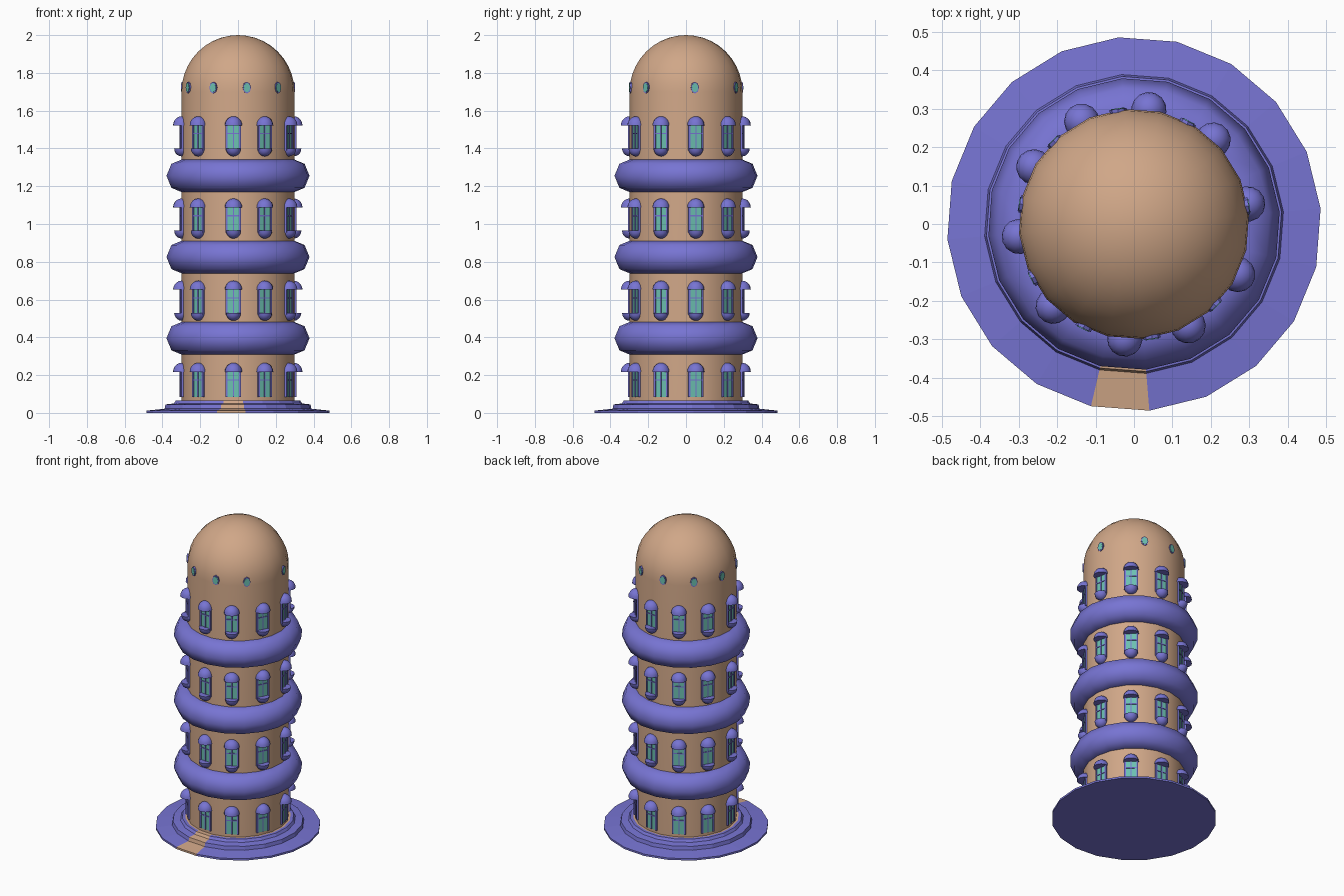
import bpy, bmesh, math
from mathutils import Matrix, Vector

if "Cube" in bpy.data.objects:
    bpy.data.objects.remove(bpy.data.objects["Cube"])

def material(name, col):
    m = bpy.data.materials.new(name)
    m.diffuse_color = (*col, 1)
    m.use_nodes = True
    m.node_tree.nodes["Principled BSDF"].inputs["Base Color"].default_value = m.diffuse_color
    return m

PURPLE = material("purple trim", (0.185, 0.175, 0.65))
TAN = material("tan wall", (0.63, 0.385, 0.245))
GLASS = material("teal glass", (0.15, 0.53, 0.44))
SIDES, PHASE = 20, math.radians(4.7)

def finish(name, bm, mats, smooth=None):
    bmesh.ops.recalc_face_normals(bm, faces=bm.faces[:])
    me = bpy.data.meshes.new(name)
    bm.to_mesh(me)
    bm.free()
    for m in mats:
        me.materials.append(m)
    ob = bpy.data.objects.new(name, me)
    bpy.context.collection.objects.link(ob)
    if smooth:
        bpy.ops.object.select_all(action='DESELECT')
        ob.select_set(True)
        bpy.context.view_layer.objects.active = ob
        bpy.ops.object.shade_smooth_by_angle(angle=math.radians(smooth))
    return ob

def lathe(profile, closed=False):
    """Revolve (r, z) points about z; r = 0 points become poles."""
    bm = bmesh.new()
    rings = []
    for r, z in profile:
        if r < 1e-6:
            rings.append([bm.verts.new((0, 0, z))] * SIDES)
        else:
            rings.append([bm.verts.new((r * math.cos(PHASE + math.tau * i / SIDES),
                                        r * math.sin(PHASE + math.tau * i / SIDES), z))
                          for i in range(SIDES)])
    pairs = list(zip(rings, rings[1:]))
    if closed:
        pairs.append((rings[-1], rings[0]))
    for a, b in pairs:
        for i in range(SIDES):
            j = (i + 1) % SIDES
            bm.faces.new(list(dict.fromkeys([a[i], a[j], b[j], b[i]])))
    return bm

def around(deg, r, z):
    """Local frame on the wall: x points outward, y sideways, z up."""
    return Matrix.Rotation(math.radians(deg), 4, 'Z') @ Matrix.Translation((r, 0, z))

def box(bm, mat, x0, x1, y0, y1, z0, z1):
    size = Matrix.Diagonal((x1 - x0, y1 - y0, z1 - z0, 1))
    mid = Matrix.Translation(((x0 + x1) / 2, (y0 + y1) / 2, (z0 + z1) / 2))
    bmesh.ops.create_cube(bm, size=1, matrix=mat @ mid @ size)

def half_ball(bm, mat, radius, height):
    """Half sphere with a flat face at its origin; negative height hangs down."""
    t = bmesh.new()
    bmesh.ops.create_uvsphere(t, u_segments=14, v_segments=10, radius=1)
    cut = bmesh.ops.bisect_plane(t, geom=t.verts[:] + t.edges[:] + t.faces[:], plane_co=(0, 0, 0),
                                 plane_no=(0, 0, 1), clear_inner=True)
    bmesh.ops.holes_fill(t, edges=[e for e in t.edges if e.is_boundary], sides=0)
    t.transform(mat @ Matrix.Diagonal((radius, radius, height, 1)))
    me = bpy.data.meshes.new("tmp")
    t.to_mesh(me)
    t.free()
    bm.from_mesh(me)
    bpy.data.meshes.remove(me)

# Wall with domed top
dome = [(0.30 * math.cos(a), 1.70 + 0.30 * math.sin(a))
        for a in [math.pi / 2 * k / 10 for k in range(10)]]
finish("tower_wall", lathe([(0, 0.02), (0.30, 0.02)] + dome + [(0, 2.0)]), [TAN], 40)

# Stepped base with one tan entrance segment and a tan inner floor
bm = lathe([(0, 0), (0.487, 0), (0.487, 0.012), (0.39, 0.022), (0.385, 0.045),
            (0.34, 0.05), (0.33, 0.066), (0.312, 0.066), (0.29, 0.066)])
for f in bm.faces:
    c = f.calc_center_median()
    az = math.degrees(math.atan2(c.y, c.x)) % 360
    r = c.xy.length
    path = abs(az - 265.7) < 5 and c.z > 0.001
    f.material_index = 1 if path or (r < 0.31 and c.z > 0.06) else 0
finish("stepped_base", bm, [PURPLE, TAN])

# Bulging rings between floors
for n, z in enumerate((0.395, 0.825, 1.255)):
    prof = [(0.29 + 0.09 * math.cos(k * math.tau / 8), z + 0.09 * math.sin(k * math.tau / 8))
            for k in range(8)]
    finish(f"floor_ring_{n + 1}", lathe(prof, True), [PURPLE], 50)

# Windows: glass, frame bars, hood above and sill below
AZIMUTHS = (10, 46.7, 82.6, 117, 150.3, 186.2, 225.5, 265.4, 298, 334)
glass, frame, hoods, sills = (bmesh.new() for _ in range(4))
for floor in range(4):
    z = 0.095 + 0.435 * floor
    for az in AZIMUTHS:
        m = around(az, 0.30, z)
        box(glass, m, -0.015, 0.001, -0.036, 0.036, -0.01, 0.135)
        for y, w in ((-0.036, 0.005), (0, 0.003), (0.036, 0.005)):
            box(frame, m, -0.015, 0.006, y - w, y + w, -0.01, 0.13)
        box(frame, m, -0.015, 0.005, -0.036, 0.036, 0.076, 0.082)
        half_ball(hoods, m @ Matrix.Translation((0, 0, 0.122)), 0.046, 0.048)
        if floor:
            half_ball(sills, m, 0.040, -0.042)
finish("window_glass", glass, [GLASS])
finish("window_frames", frame, [PURPLE])
finish("window_hoods", hoods, [PURPLE], 40)
finish("window_sills", sills, [PURPLE], 40)

# Small oval portholes under the dome
panes, rims = bmesh.new(), bmesh.new()
for az in (9, 62, 98, 134, 170, 208, 244, 279, 315):
    turn = Matrix.Rotation(math.pi / 2, 4, 'Y')
    for bm, depth, s in ((rims, 0.012, 1.0), (panes, 0.016, 0.8)):
        m = around(az, 0.296, 1.722) @ Matrix.Diagonal((1, 0.022 * s, 0.031 * s, 1)) @ turn
        bmesh.ops.create_cone(bm, cap_ends=True, segments=8, radius1=1, radius2=1,
                              depth=depth, matrix=m)
finish("porthole_rims", rims, [PURPLE])
finish("porthole_glass", panes, [GLASS])
